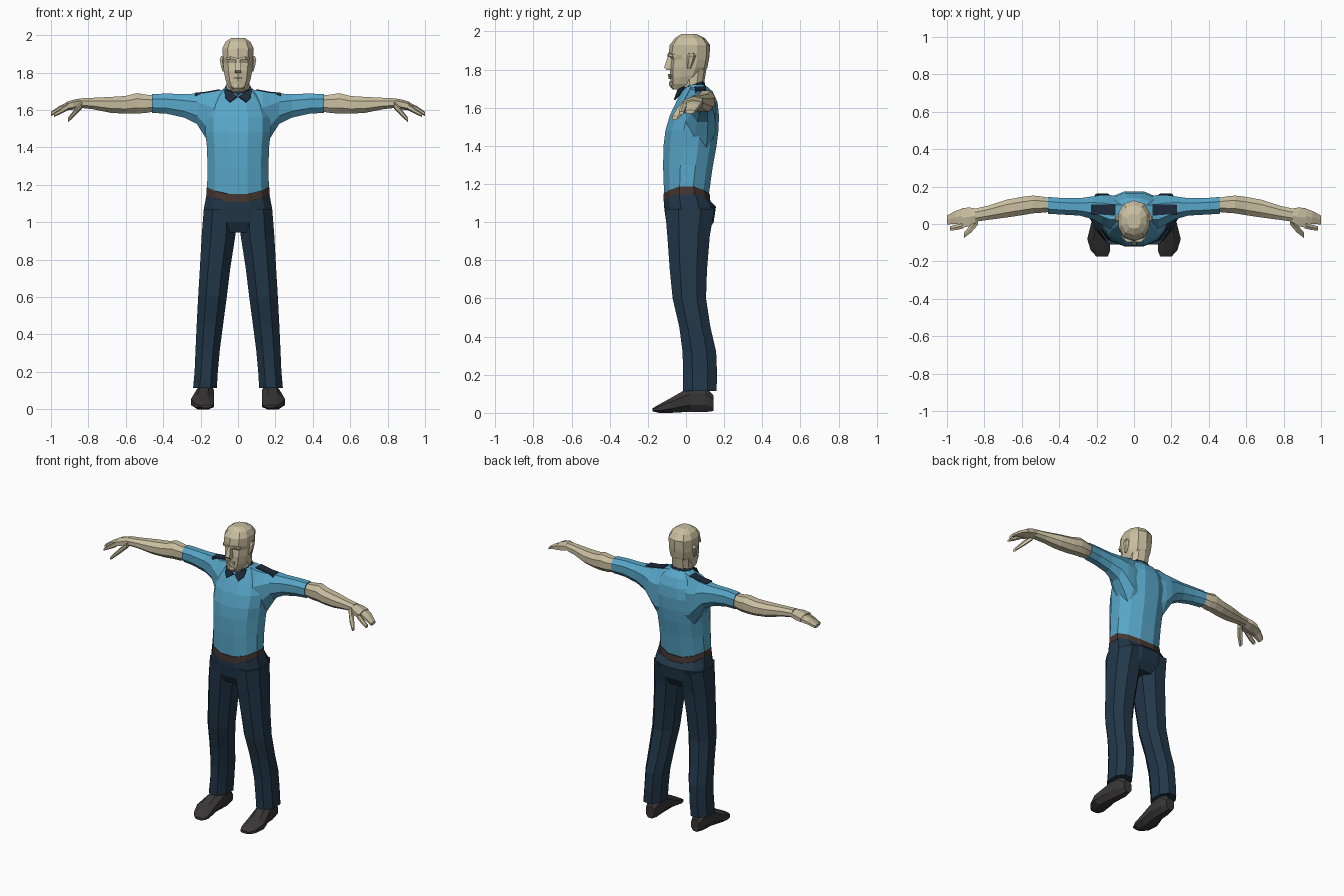
import bpy, bmesh, math


def material(name, rgb):
    m = bpy.data.materials.new(name)
    lin = [((c / 255 + 0.055) / 1.055) ** 2.4 if c > 10 else c / 3294 for c in rgb]
    m.diffuse_color = (*lin, 1)
    return m


SHIRT = material("shirt blue", (88, 167, 201))
SKIN = material("skin beige", (201, 190, 160))
PANTS = material("trouser navy", (34, 55, 73))
SHOE = material("shoe charcoal", (56, 54, 54))
BELT = material("belt brown", (70, 54, 48))
TRIM = material("trim dark navy", (30, 43, 60))


def finish(bm, name, mat, mirror):
    bmesh.ops.recalc_face_normals(bm, faces=bm.faces)
    mesh = bpy.data.meshes.new(name)
    bm.to_mesh(mesh)
    bm.free()
    mesh.materials.append(mat)
    ob = bpy.data.objects.new(name, mesh)
    bpy.context.collection.objects.link(ob)
    if mirror:
        ob.modifiers.new("mirror", 'MIRROR').use_mirror_merge = False
    return ob


def loft(name, mat, axis, rings, n=8, p=0.9, mirror=False):
    """Skin a part through rings (t, u0, u1, v0, v1, dip, tilt) along an axis."""
    bm = bmesh.new()
    loops = []
    for t, u0, u1, v0, v1, *extra in rings:
        dip, tilt = (extra + [0, 0])[:2]
        loop = []
        pts = []
        for i in range(n):
            a = 2 * math.pi * (i + 0.5) / n
            c, s = math.cos(a), math.sin(a)
            pts.append((math.copysign(abs(c) ** p, c), math.copysign(abs(s) ** p, s)))
        mc = max(q[0] for q in pts)
        ms = max(q[1] for q in pts)
        for c, s in pts:
            c, s = c / mc, s / ms
            u = (u0 + u1) / 2 + c * (u1 - u0) / 2
            v = (v0 + v1) / 2 + s * (v1 - v0) / 2
            w = t - dip * s * s + tilt * s
            co = {'x': (w, u, v), 'y': (u, w, v), 'z': (u, v, w)}[axis]
            loop.append(bm.verts.new(co))
        loops.append(loop)
    for a, b in zip(loops, loops[1:]):
        for i in range(n):
            j = (i + 1) % n
            bm.faces.new((a[i], a[j], b[j], b[i]))
    bm.faces.new(loops[0])
    bm.faces.new(loops[-1])
    return finish(bm, name, mat, mirror)


def sym(*rows):
    """Rings centred on x = 0, from (t, half width, front, back, ...)."""
    return [(r[0], -r[1], r[1], *r[2:]) for r in rows]


# Shirt body, sleeves
loft("shirt_body", SHIRT, 'z', sym(
    (1.19, .165, -.115, .12, .042), (1.30, .163, -.12, .14, .01), (1.40, .166, -.118, .16),
    (1.48, .175, -.108, .17), (1.56, .175, -.085, .173), (1.63, .15, -.052, .165),
    (1.685, .11, -.025, .14), (1.72, .07, 0, .1)), n=12)
loft("sleeve", SHIRT, 'x', [
    (.06, -.02, .145, 1.36, 1.713), (.13, -.025, .155, 1.38, 1.70), (.175, 0, .155, 1.455, 1.692),
    (.22, .025, .148, 1.525, 1.688), (.29, .045, .138, 1.56, 1.685),
    (.38, .05, .138, 1.58, 1.688), (.46, .055, .145, 1.585, 1.685)], mirror=True)

# Shoulder tabs
loft("shoulder_tab", TRIM, 'x', [(.10, .045, .105, 1.69, 1.711),
                                 (.17, .05, .105, 1.68, 1.698),
                                 (.23, .05, .105, 1.672, 1.692)], n=4, mirror=True)

# Collar band and its pointed flaps
loft("collar", TRIM, 'z', sym((1.685, .08, -.033, .105, 0, .022),
                              (1.722, .066, -.024, .094, 0, .022)), n=10)
bm = bmesh.new()
flap = [(.004, -.045, 1.672), (.03, -.045, 1.695), (.072, -.012, 1.712),
        (.07, -.04, 1.668), (.045, -.064, 1.643)]
bm.faces.new([bm.verts.new(c) for c in flap])
finish(bm, "collar_flap", TRIM, True).modifiers.new("thick", 'SOLIDIFY').thickness = .008

# Belt, trouser seat and legs
loft("belt", BELT, 'z', sym((1.15, .170, -.119, .128, .042),
                            (1.192, .167, -.118, .124, .042)), n=12)
loft("trouser_seat", PANTS, 'z', sym(
    (1.155, .168, -.116, .126, .042), (1.08, .181, -.115, .157), (1.0, .186, -.104, .145),
    (.945, .12, -.075, .11)), n=12, p=.8)
loft("trouser_leg", PANTS, 'z', [
    (1.07, .01, .183, -.11, .15), (.93, .014, .194, -.098, .125), (.75, .042, .204, -.085, .11),
    (.60, .06, .213, -.07, .105), (.45, .08, .221, -.035, .128), (.32, .097, .227, -.018, .158),
    (.20, .108, .232, -.015, .163), (.115, .113, .24, -.015, .16)], mirror=True)

# Shoes
loft("shoe", SHOE, 'y', [
    (.145, .14, .20, .01, .09), (.10, .128, .215, .004, .14), (.02, .128, .225, .006, .135),
    (-.08, .128, .25, 0, .078), (-.14, .127, .232, 0, .045), (-.175, .14, .2, .008, .024)],
    mirror=True)

# Bare arms
loft("forearm", SKIN, 'x', [
    (.44, .065, .138, 1.593, 1.677), (.50, .06, .148, 1.583, 1.683), (.54, .057, .152, 1.582, 1.69),
    (.60, .047, .145, 1.58, 1.675), (.68, .035, .13, 1.585, 1.67), (.78, .022, .098, 1.605, 1.665),
    (.85, .012, .082, 1.612, 1.662)], mirror=True)

# Hands: palm, bent fingers, separate index finger, thumb
loft("palm", SKIN, 'x', [
    (.84, .012, .082, 1.612, 1.662), (.88, -.012, .088, 1.602, 1.655),
    (.92, -.02, .085, 1.597, 1.642)], n=6, mirror=True)
loft("fingers", SKIN, 'x', [
    (.91, .004, .085, 1.6, 1.642), (.955, 0, .07, 1.59, 1.622),
    (1.0, -.002, .045, 1.568, 1.59)], n=6, mirror=True)
loft("index_finger", SKIN, 'x', [
    (.91, -.022, .006, 1.598, 1.636), (.95, -.032, -.004, 1.578, 1.606),
    (.985, -.036, -.012, 1.562, 1.582)], n=6, mirror=True)
loft("thumb", SKIN, 'x', [
    (.835, -.005, .04, 1.605, 1.645), (.87, -.045, 0, 1.57, 1.61),
    (.908, -.074, -.045, 1.535, 1.56)], n=6, mirror=True)

# Neck and head
loft("neck", SKIN, 'z', sym((1.65, .066, -.02, .095), (1.73, .062, -.02, .095),
                            (1.82, .062, -.02, .11)), n=10)
loft("head", SKIN, 'z', sym(
    (1.695, .03, -.062, 0), (1.725, .052, -.08, .05), (1.765, .067, -.083, .088, 0, .01),
    (1.81, .076, -.085, .112), (1.852, .08, -.078, .12), (1.878, .081, -.092, .124),
    (1.93, .083, -.085, .126), (1.965, .066, -.058, .1), (1.986, .035, -.025, .055)), n=10, p=.85)

# Face details and ears
loft("nose", SKIN, 'z', sym((1.875, .009, -.094, -.06), (1.812, .017, -.115, -.06),
                            (1.797, .015, -.1, -.06)), n=4)
loft("brow", SKIN, 'x', [(.008, -.096, -.07, 1.868, 1.882), (.04, -.095, -.06, 1.872, 1.886),
                         (.064, -.07, -.04, 1.866, 1.88)], n=4, mirror=True)
for name, z, y in (("upper_lip", 1.77, -.094), ("lower_lip", 1.757, -.091)):
    loft(name, SKIN, 'x', [(-.028, y + .012, -.06, z - .003, z + .003),
                           (0, y, -.06, z - .006, z + .006),
                           (.028, y + .012, -.06, z - .003, z + .003)], n=4)
loft("chin", SKIN, 'z', sym((1.738, .02, -.088, -.05), (1.718, .028, -.09, -.04),
                            (1.697, .022, -.07, -.03)), n=6)
loft("ear", SKIN, 'z', [(1.805, .07, .083, .005, .025), (1.84, .07, .092, .004, .04),
                        (1.872, .07, .098, .006, .052), (1.888, .07, .09, .015, .042)],
     n=6, mirror=True)
